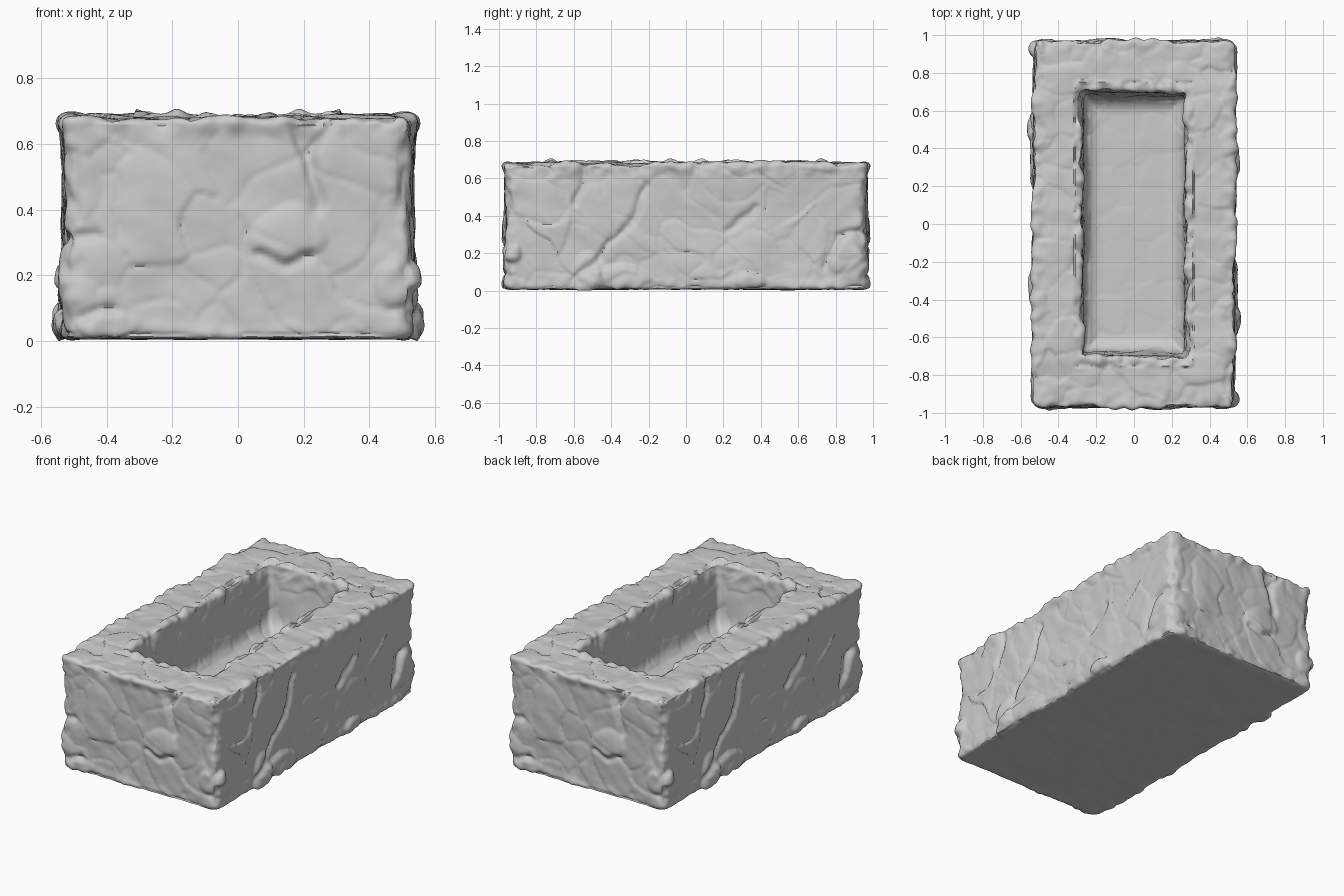
import bpy, bmesh, math
from mathutils import Vector, noise

cube = bpy.data.objects.get("Cube")
if cube:
    bpy.data.objects.remove(cube)

HX, HY, TOP, FLOOR = 0.53, 0.968, 0.692, 0.3


def block(name, hx, hy, z0, z1, taper, bevels):
    """Box with tapered base; bevels are (edge rule, width) pairs."""
    bm = bmesh.new()
    bmesh.ops.create_cube(bm, size=2)
    for v in bm.verts:
        k = taper if v.co.z < 0 else 1
        v.co = Vector((v.co.x * hx * k, v.co.y * hy * k, z0 if v.co.z < 0 else z1))
    for rule, width in bevels:
        edges = [e for e in bm.edges if rule(e.verts[0].co, e.verts[1].co)]
        bmesh.ops.bevel(bm, geom=edges, offset=width, segments=5, profile=0.5, affect='EDGES')
    mesh = bpy.data.meshes.new(name)
    bm.to_mesh(mesh)
    bm.free()
    obj = bpy.data.objects.new(name, mesh)
    bpy.context.collection.objects.link(obj)
    return obj


def upright(a, b):
    return abs(a.z - b.z) > 0.1


def level(a, b):
    return abs(a.z - b.z) < 0.01


def at_floor(a, b):
    return max(a.z, b.z) < FLOOR + 0.01


# Rough block with a hollow basin, remeshed to an even grid
trough = block("stone_trough", HX, HY, 0.015, TOP, 1, [(upright, 0.06), (level, 0.03)])
basin = block("basin_cutter", 0.285, 0.73, FLOOR, 0.9, 0.92, [(at_floor, 0.09)])
basin.hide_render = True
cut = trough.modifiers.new("basin", 'BOOLEAN')
cut.operation, cut.solver, cut.object = 'DIFFERENCE', 'EXACT', basin
grid = trough.modifiers.new("grid", 'REMESH')
grid.mode, grid.voxel_size = 'VOXEL', 0.0105
graph = bpy.context.evaluated_depsgraph_get()
mesh = bpy.data.meshes.new_from_object(trough.evaluated_get(graph))
trough.modifiers.clear()
trough.data = mesh
mesh.name = "stone_trough"
bpy.data.objects.remove(basin)

# Carved marks on each long side and each end: cracks as paths, lumps as (u, z, ru, rz, height)
SIDE_CRACKS = [[(-.22, .58), (-.31, .36), (-.45, .2), (-.58, .07)], [(-.56, .68), (-.58, .48)],
               [(.22, .34), (.36, .44)], [(.74, .14), (.8, .3), (.95, .31)]]
END_CRACKS = [[(.29, .68), (.21, .58), (.25, .42)], [(.07, .27), (.16, .24), (.22, .26)],
              [(-.55, .3), (-.44, .33)], [(-.47, .08), (-.38, .11)]]
SIDE_LUMPS = [(-.38, .08, .2, .07, .025), (.35, .06, .09, .05, .025), (.85, .2, .1, .1, .015),
              (-.92, .2, .06, .04, .02), (-.52, .1, .08, .12, .02)]
END_LUMPS = [(.16, .33, .12, .1, .015), (.47, .18, .06, .06, .015), (-.4, .06, .1, .05, .015),
             (.2, .66, .05, .1, -.02)]


def path_distance(p, path):
    best = 9
    for a, b in zip(path, path[1:]):
        a, d = Vector(a), Vector(b) - Vector(a)
        t = max(0, min(1, (p - a).dot(d) / d.length_squared))
        best = min(best, (p - a - d * t).length)
    return best


def marks(u, z, cracks, lumps):
    wobble = noise.noise_vector(Vector((u, z, 0)) * 9) * 0.03
    p = Vector((u + wobble.x, z + wobble.y))
    h = 0
    for path in cracks:
        h -= 0.016 * math.exp(-(path_distance(p, path) / 0.018) ** 2)
    for cu, cz, ru, rz, height in lumps:
        r = ((p.x - cu) / ru) ** 2 + ((p.y - cz) / rz) ** 2
        if r < 1:
            h += height * (1 - r * r)
    return h


def hewn(p):
    """Soft swells, slanted chisel planes and fine grain."""
    q = Vector((p.x * 5 + p.z * 2, p.y * 5 + p.z * 2, p.z * 3.5))
    dist, cells = noise.voronoi(q + noise.noise_vector(p * 6) * 0.35)
    plate = noise.noise(cells[0] * 7.3) * 0.01
    crease = -0.005 * math.exp(-(dist[1] - dist[0]) / 0.06)
    swell = 0.012 * noise.noise(p * 4)
    grain = 0.005 * noise.noise(q * 2.5) + 0.001 * noise.noise(p * 28)
    return plate + crease + swell + grain


def ragged(p):
    """Chipped, lumpy outline along the corners."""
    return 0.026 * noise.noise(p * 8) + 0.018 * noise.noise(p * 19)


def both_ways(func, p):
    """Same pattern after a half turn."""
    w = max(0, min(1, 0.5 + 4 * (p.x - p.y)))
    a = func(p) if w > 0 else 0
    b = func(Vector((-p.x, -p.y, p.z))) if w < 1 else 0
    return a * w + b * (1 - w)


moved = []
for v in mesh.vertices:
    p, n = v.co.copy(), v.normal.copy()
    gaps = sorted((HX - abs(p.x), HY - abs(p.y), min(p.z, TOP - p.z)))
    edge = max(0, 1 - max(0, gaps[1]) / 0.08)
    inside = abs(p.x) < 0.31 and abs(p.y) < 0.755 and p.z > 0.1
    h = both_ways(hewn, p)
    if inside:
        # Smooth basin floor, chipped inner rim
        rim = max(0, 1 - (TOP - p.z) / 0.12)
        h = h * (0.25 if n.z > 0.7 and p.z < FLOOR + 0.1 else 0.7)
        h += rim * both_ways(ragged, p)
    elif n.z < -0.7:
        h = h * 0.2 + edge * 0.3 * both_ways(ragged, p)
    else:
        h += edge * both_ways(ragged, p)
        if abs(n.x) > 0.6 and abs(p.x) > 0.4:
            h += marks(math.copysign(1, n.x) * p.y, p.z, SIDE_CRACKS, SIDE_LUMPS)
        elif abs(n.y) > 0.6 and abs(p.y) > 0.85:
            h += marks(-math.copysign(1, n.y) * p.x, p.z, END_CRACKS, END_LUMPS)
    if edge > 0 and not inside:
        # Top and bottom corners flare outward a little
        height_gap = min(p.z, TOP - p.z)
        flare = 0.012 * edge * max(0, 1 - height_gap / 0.12)
        p += Vector((p.x / HX, p.y / HY, 0)) * flare
    moved.append(p + n * h)

# Settle on the ground
low = min(p.z for p in moved)
for v, p in zip(mesh.vertices, moved):
    v.co = (p.x, p.y, p.z - low)
mesh.update()

# Pale grey stone
stone = bpy.data.materials.new("pale_grey_stone")
stone.use_nodes = True
grey = (0.6, 0.6, 0.6, 1)
stone.diffuse_color = grey
stone.node_tree.nodes["Principled BSDF"].inputs["Base Color"].default_value = grey
mesh.materials.clear()
mesh.materials.append(stone)

bpy.ops.object.select_all(action='DESELECT')
trough.select_set(True)
bpy.context.view_layer.objects.active = trough
bpy.ops.object.shade_smooth_by_angle(angle=math.radians(50))
